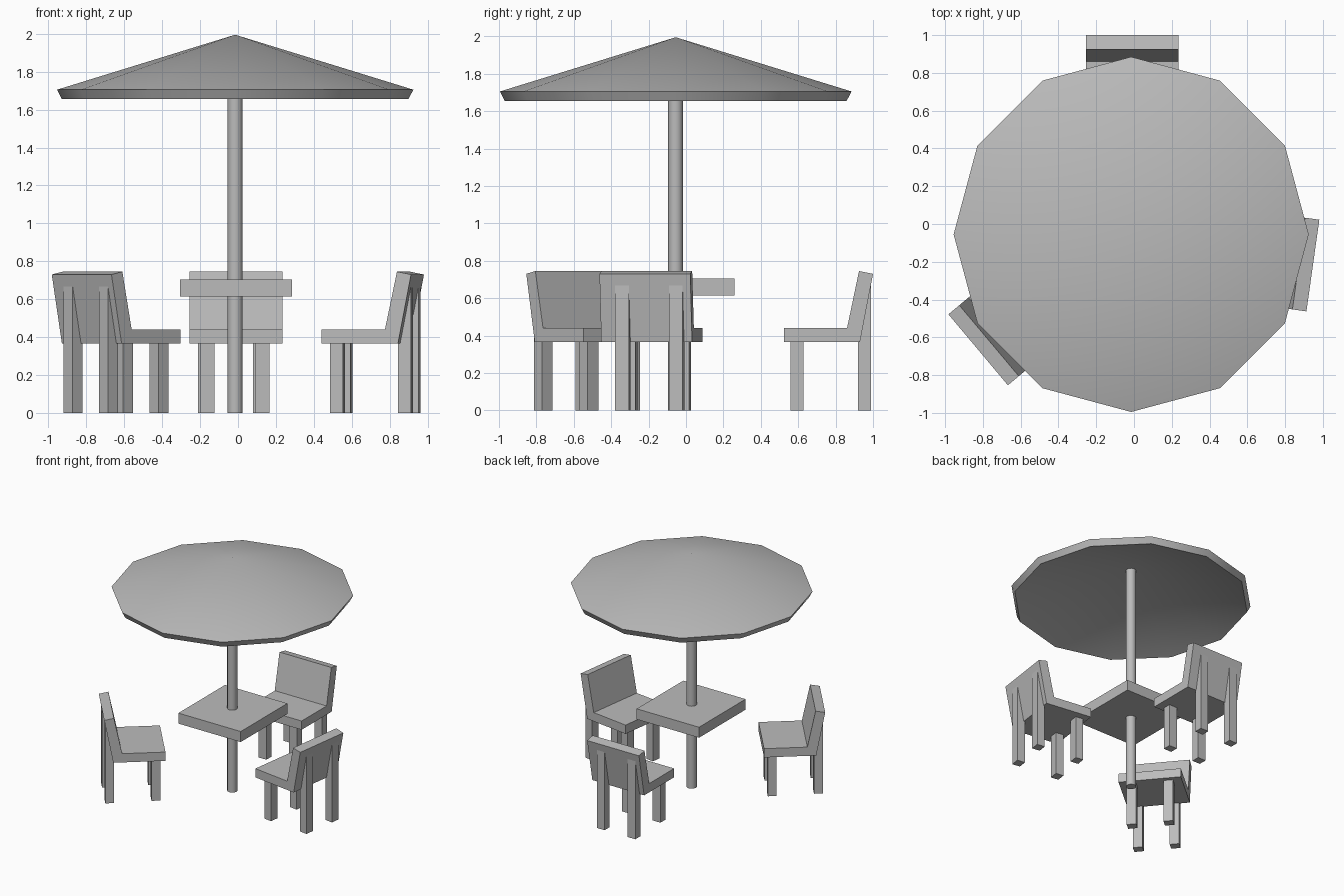
import bpy
import bmesh
from math import radians, cos, sin, tau
from mathutils import Matrix, Vector

cube = bpy.data.objects.get("Cube")
if cube:
    bpy.data.objects.remove(cube, do_unlink=True)

# One plain grey for everything
grey = bpy.data.materials.new("plain_grey")
grey.use_nodes = True
COLOUR = (0.5, 0.5, 0.5, 1)
grey.diffuse_color = COLOUR
grey.node_tree.nodes["Principled BSDF"].inputs["Base Color"].default_value = COLOUR


def finish(name, bm, matrix=Matrix(), smooth=False):
    bmesh.ops.recalc_face_normals(bm, faces=bm.faces)
    mesh = bpy.data.meshes.new(name)
    bm.to_mesh(mesh)
    bm.free()
    mesh.materials.append(grey)
    obj = bpy.data.objects.new(name, mesh)
    bpy.context.collection.objects.link(obj)
    obj.matrix_world = matrix
    if smooth:
        bpy.ops.object.select_all(action='DESELECT')
        obj.select_set(True)
        bpy.context.view_layer.objects.active = obj
        bpy.ops.object.shade_smooth_by_angle(angle=radians(40))
    return obj


def box(name, low, high, matrix=Matrix()):
    low, high = Vector(low), Vector(high)
    bm = bmesh.new()
    place = Matrix.Translation((low + high) / 2) @ Matrix.Diagonal((*(high - low), 1))
    bmesh.ops.create_cube(bm, size=1, matrix=place)
    return finish(name, bm, matrix)


def lathe(name, profile, sides, matrix):
    """Revolve (radius, z) points; the first and last points lie on the axis."""
    bm = bmesh.new()
    top = bm.verts.new((0, 0, profile[0][1]))
    end = bm.verts.new((0, 0, profile[-1][1]))
    rings = [[bm.verts.new((r * cos(tau * i / sides), r * sin(tau * i / sides), z))
              for i in range(sides)] for r, z in profile[1:-1]]
    for i in range(sides):
        j = (i + 1) % sides
        bm.faces.new((top, rings[0][i], rings[0][j]))
        bm.faces.new((end, rings[-1][j], rings[-1][i]))
        for a, b in zip(rings, rings[1:]):
            bm.faces.new((a[i], b[i], b[j], a[j]))
    return finish(name, bm, matrix, smooth=True)


# Parasol: hollow twelve-sided canopy on a round pole
centre = Matrix.Translation((-0.015, -0.055, 0))
lathe("parasol_canopy", [(0, 1.995), (0.94, 1.705), (0.914, 1.655), (0, 1.945)], 12, centre)
lathe("parasol_pole", [(0, 1.945), (0.04, 1.935), (0.04, 0), (0, 0)], 12, centre)

# Table top
box("table_top", (-0.305, -0.37, 0.615), (0.285, 0.26, 0.705))

# Chair side profile (y, z): seat and leaning backrest in one piece, back at y = 0
CHAIR_PROFILE = [(-0.476, 0.365), (-0.476, 0.44), (-0.139, 0.44),
                 (-0.075, 0.745), (0, 0.73), (-0.07, 0.365)]
HALF_WIDTH = 0.245
LEG = 0.037


def chair(name, location, back_angle):
    matrix = Matrix.Translation((*location, 0)) @ Matrix.Rotation(radians(back_angle - 90), 4, 'Z')
    bm = bmesh.new()
    side = bm.faces.new([bm.verts.new((-HALF_WIDTH, y, z)) for y, z in CHAIR_PROFILE])
    extruded = bmesh.ops.extrude_face_region(bm, geom=[side])["geom"]
    bmesh.ops.translate(bm, vec=(2 * HALF_WIDTH, 0, 0),
                        verts=[v for v in extruded if isinstance(v, bmesh.types.BMVert)])
    finish(name + "_seat_and_back", bm, matrix)
    # Short front legs, and rear legs running up into the backrest
    for row, shift, y, top in (("front", -0.005, -0.407, 0.37), ("rear", -0.02, -0.046, 0.675)):
        for hand, sign in (("right", -1), ("left", 1)):
            x = shift + sign * 0.145
            box(f"{name}_{row}_{hand}_leg", (x - LEG, y - LEG + 0.003, 0),
                (x + LEG, y + LEG - 0.003, top), matrix)


chair("back_chair", (-0.01, 1.0), 90)
chair("left_chair", (0.947, -0.22), -8)
chair("right_chair", (-0.825, -0.666), 220)
